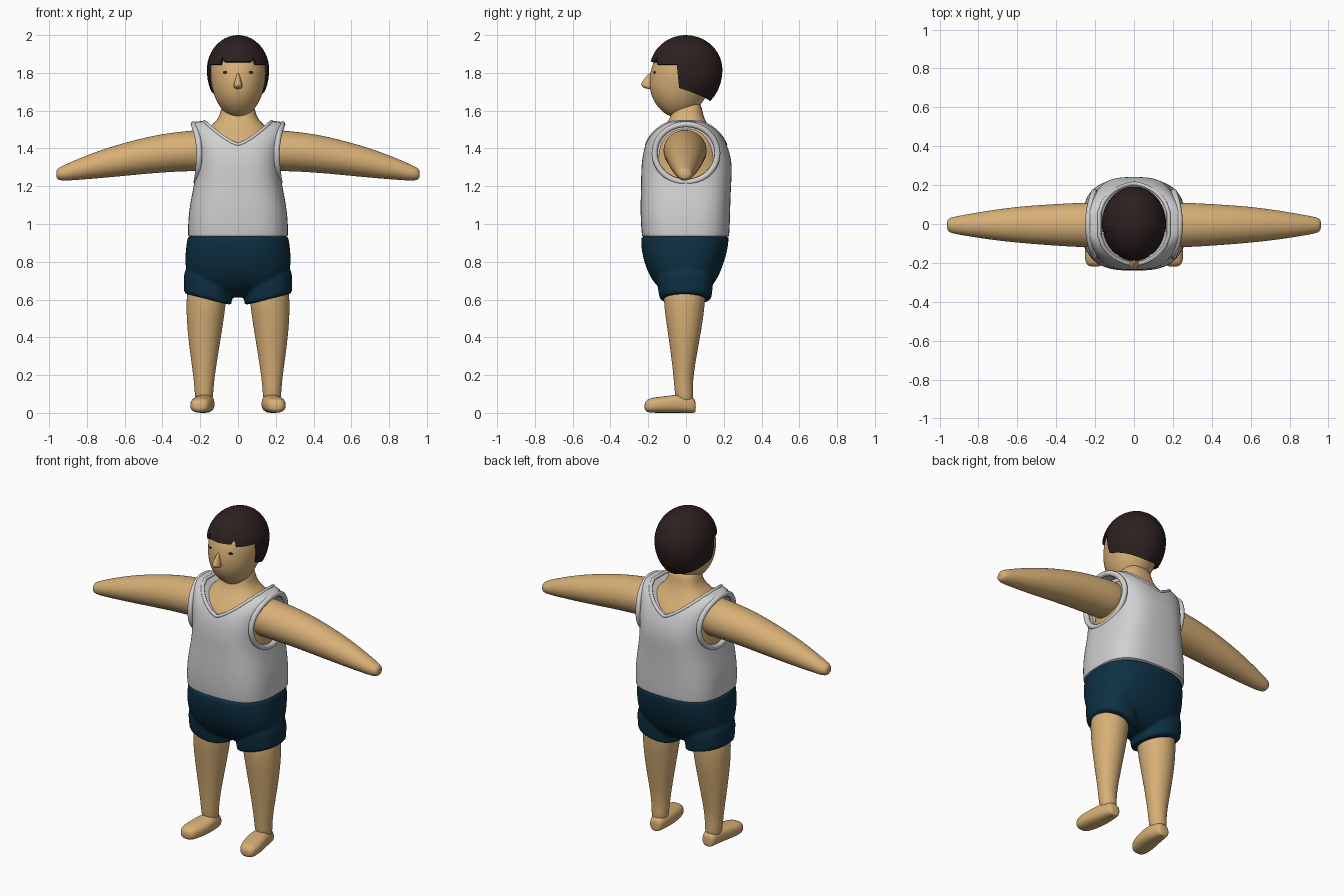
import bpy, bmesh, math
from mathutils import Vector

if "Cube" in bpy.data.objects:
    bpy.data.objects.remove(bpy.data.objects["Cube"])


def material(name, rgb):
    m = bpy.data.materials.new(name)
    m.use_nodes = True
    m.diffuse_color = (*rgb, 1)
    bsdf = next(n for n in m.node_tree.nodes if n.type == 'BSDF_PRINCIPLED')
    bsdf.inputs["Base Color"].default_value = (*rgb, 1)
    return m


SKIN = material("warm skin", (0.68, 0.43, 0.18))
HAIR = material("dark brown hair", (0.026, 0.014, 0.014))
SHIRT = material("light grey cloth", (0.63, 0.63, 0.63))
SHORTS = material("navy cloth", (0.004, 0.03, 0.055))
EYE = material("dark eye", (0.02, 0.015, 0.012))


def finish(name, bm, mat):
    bmesh.ops.recalc_face_normals(bm, faces=bm.faces)
    me = bpy.data.meshes.new(name)
    bm.to_mesh(me)
    bm.free()
    ob = bpy.data.objects.new(name, me)
    bpy.context.collection.objects.link(ob)
    me.materials.append(mat)
    return ob


def select(ob):
    bpy.ops.object.select_all(action='DESELECT')
    ob.select_set(True)
    bpy.context.view_layer.objects.active = ob


def smooth(ob, angle=50):
    select(ob)
    bpy.ops.object.shade_smooth_by_angle(angle=math.radians(angle))


def modify(ob, kind, **settings):
    mod = ob.modifiers.new(kind.lower(), kind)
    for key, value in settings.items():
        setattr(mod, key, value)
    select(ob)
    bpy.ops.object.modifier_apply(modifier=mod.name)


def loft(name, rings, mat, axis='z', side=1, power=2.0, n=24, levels=2):
    """Rings hold (position, low a, high a, low b, high b) across the axis."""
    bm = bmesh.new()
    loops = []
    for t, a0, a1, b0, b1 in rings:
        loop = []
        for i in range(n):
            w = 2 * math.pi * i / n
            c, s = math.cos(w), math.sin(w)
            a = (a0 + a1) / 2 + (a1 - a0) / 2 * math.copysign(abs(c) ** (2 / power), c)
            b = (b0 + b1) / 2 + (b1 - b0) / 2 * math.copysign(abs(s) ** (2 / power), s)
            x, y, z = {'x': (t, a, b), 'y': (a, t, b), 'z': (a, b, t)}[axis]
            loop.append(bm.verts.new((x * side, y, z)))
        loops.append(loop)
    for lo, hi in zip(loops, loops[1:]):
        for i in range(n):
            j = (i + 1) % n
            bm.faces.new((lo[i], lo[j], hi[j], hi[i]))
    bm.faces.new(loops[0])
    bm.faces.new(loops[-1])
    ob = finish(name, bm, mat)
    if levels:
        modify(ob, 'SUBSURF', levels=levels)
    smooth(ob)
    return ob


def upright(name, rings, mat, **kw):
    """Symmetric loft from (height, half width, front, back)."""
    return loft(name, [(z, -w, w, f, b) for z, w, f, b in rings], mat, **kw)


def piping(name, points, radius, mat):
    cu = bpy.data.curves.new(name, 'CURVE')
    cu.dimensions = '3D'
    cu.bevel_depth = radius
    cu.bevel_resolution = 3
    sp = cu.splines.new('POLY')
    sp.points.add(len(points) - 1)
    for p, co in zip(sp.points, points):
        p.co = (*co, 1)
    sp.use_cyclic_u = True
    sp.use_smooth = True
    ob = bpy.data.objects.new(name, cu)
    bpy.context.collection.objects.link(ob)
    cu.materials.append(mat)


def cut(target, cutter):
    cutter.hide_render = True
    modify(target, 'BOOLEAN', operation='DIFFERENCE', solver='EXACT', object=cutter)
    bpy.data.objects.remove(cutter)


# Head, nose and eyes
upright("head", [(1.567, .03, -.08, .01), (1.585, .065, -.115, .04), (1.62, .097, -.15, .07),
                 (1.66, .12, -.178, .1), (1.72, .14, -.196, .13), (1.8, .15, -.194, .16),
                 (1.88, .145, -.168, .165), (1.95, .1, -.11, .11), (1.975, .03, -.03, .03)], SKIN)
upright("nose", [(1.715, .012, -.205, -.18), (1.722, .024, -.23, -.17), (1.738, .025, -.243, -.17),
                 (1.765, .014, -.225, -.17), (1.8, .007, -.198, -.17)], SKIN, n=12)
head = bpy.data.objects["head"]
for side, label in ((1, "left"), (-1, "right")):
    hit, spot, normal, _ = head.ray_cast(Vector((.068 * side, -1, 1.803)), Vector((0, 1, 0)))
    bpy.ops.mesh.primitive_uv_sphere_add(segments=16, ring_count=8, radius=1, location=spot)
    eye = bpy.context.object
    eye.name = label + "_eye"
    eye.scale = (.013, .004, .008)
    eye.rotation_euler.z = .35 * side
    eye.data.materials.append(EYE)
    smooth(eye)


# Bobbed hair: a shell whose lower edge follows the fringe and the nape
def hair_edge(deg):
    if deg < 30:
        return 1.86
    if deg < 34:
        return 1.878
    if deg < 78:
        return 1.845
    return 1.72 - .07 * max(0, (.2 - math.cos(math.radians(deg))) / 1.2)


bm = bmesh.new()
rows, cols = 14, 120
top = bm.verts.new((0, 0, 2))
columns = []
for i in range(cols):
    deg = 360 * i / cols
    drop = hair_edge(min(deg, 360 - deg)) - 1.815
    low = math.acos(drop / (.185 if drop > 0 else .22))
    column = []
    for k in range(1, rows + 1):
        w = low * k / rows
        c = math.cos(w)
        a = math.radians(deg)
        column.append(bm.verts.new((.165 * math.sin(w) * math.sin(a), -.193 * math.sin(w) * math.cos(a),
                                    1.815 + c * (.185 if c > 0 else .22))))
    columns.append(column)
for p, q in zip(columns, columns[1:] + columns[:1]):
    bm.faces.new((top, p[0], q[0]))
    for k in range(rows - 1):
        bm.faces.new((p[k], p[k + 1], q[k + 1], q[k]))
hair = finish("hair", bm, HAIR)
modify(hair, 'SOLIDIFY', thickness=.018, offset=-1)
smooth(hair)

# Neck and torso beneath the shirt
upright("neck_and_torso", [(1.0, .24, -.21, .21), (1.2, .205, -.215, .215), (1.35, .198, -.215, .215),
                           (1.44, .205, -.185, .18), (1.5, .17, -.13, .13), (1.535, .125, -.1, .11),
                           (1.575, .093, -.078, .09), (1.66, .085, -.07, .08)], SKIN, power=2.5)

# Sleeveless shirt with a neckline dipping at front and back
shirt = upright("shirt", [(.93, .265, -.232, .228), (.933, .265, -.233, .229), (1.0, .266, -.24, .233),
                          (1.1, .257, -.242, .235), (1.22, .23, -.238, .24), (1.32, .222, -.238, .247),
                          (1.42, .236, -.22, .22), (1.49, .252, -.18, .18), (1.53, .252, -.13, .13),
                          (1.55, .225, -.075, .075)], SHIRT, power=2.9, n=32)
neckline = []
for i in range(21):
    x = -.178 + .0178 * i
    neckline.append((x, 1.42 + .122 * (abs(x) / .178) ** 1.35))
rim = []
for y, line in ((-1, neckline), (1, neckline[::-1])):
    for x, z in line:
        hit, spot, _, _ = shirt.ray_cast(Vector((x, y, z)), Vector((0, -y, 0)))
        if hit:
            rim.append(spot - Vector((0, math.copysign(.006, spot.y), 0)))
bm = bmesh.new()
outline = [(-.178, 1.7)] + neckline + [(.178, 1.7)]
face = bm.faces.new([bm.verts.new((x, -.5, z)) for x, z in outline])
new = bmesh.ops.extrude_face_region(bm, geom=[face])["geom"]
bmesh.ops.translate(bm, vec=(0, 1, 0), verts=[v for v in new if isinstance(v, bmesh.types.BMVert)])
cut(shirt, finish("neck_cutter", bm, SHIRT))
for side in (1, -1):
    cut(shirt, loft("arm_cutter", [(x, -.165, .16, 1.225, 1.525) for x in (.16, .5)], SHIRT,
                    axis='x', side=side, n=48, levels=0))
smooth(shirt, 40)
piping("neckline_edge", rim, .01, SHIRT)

# Arms, armhole edges, legs and feet
for side, label in ((1, "left"), (-1, "right")):
    hole = []
    for i in range(48):
        w = 2 * math.pi * i / 48
        s = math.sin(w)
        hole.append((side * (.205 + (.03 if s > 0 else .015) * s * s),
                     .166 * math.cos(w), 1.375 + .153 * s))
    piping(label + "_armhole_edge", hole, .016, SHIRT)
    loft(label + "_arm", [(.1, -.12, .11, 1.28, 1.51), (.25, -.122, .112, 1.28, 1.495),
                          (.41, -.112, .103, 1.272, 1.478), (.57, -.1, .093, 1.257, 1.44),
                          (.73, -.083, .073, 1.242, 1.392), (.86, -.062, .05, 1.232, 1.34),
                          (.93, -.05, .037, 1.228, 1.308), (.955, -.04, .028, 1.235, 1.295),
                          (.962, -.022, .012, 1.25, 1.28)], SKIN, axis='x', side=side)
    loft(label + "_leg", [(.04, .135, .225, -.05, .042), (.12, .13, .23, -.062, .037),
                          (.2, .123, .237, -.066, .038), (.4, .09, .266, -.092, .075),
                          (.55, .066, .276, -.117, .1), (.72, .05, .27, -.125, .11)], SKIN, side=side)
    loft(label + "_foot", [(.052, .15, .205, 0, .06), (.04, .135, .218, 0, .085), (-.04, .122, .235, 0, .1),
                           (-.11, .125, .25, 0, .088), (-.175, .142, .255, 0, .082),
                           (-.208, .158, .245, .003, .072), (-.22, .18, .225, .02, .05)],
         SKIN, axis='y', side=side, power=2.5)

# Shorts: hips and two slanted leg tubes fused together
parts = [upright("shorts", [(.61, .07, -.06, .06), (.64, .17, -.12, .11), (.7, .27, -.185, .165),
                            (.8, .284, -.225, .205), (.88, .277, -.24, .225), (.934, .268, -.238, .228),
                            (.938, .268, -.238, .228)], SHORTS, power=2.5)]
for side in (1, -1):
    tube = loft("shorts_leg", [(.6, .033, .287, -.14, .135), (.605, .033, .287, -.14, .135),
                               (.68, .03, .289, -.155, .145), (.76, .03, .283, -.16, .15)],
                SHORTS, side=side, power=2.3)
    for v in tube.data.vertices:
        v.co.z += .25 * (abs(v.co.x) - .16)
    parts.append(tube)
bpy.ops.object.select_all(action='DESELECT')
for ob in parts:
    ob.select_set(True)
bpy.context.view_layer.objects.active = parts[0]
bpy.ops.object.join()
modify(parts[0], 'REMESH', mode='VOXEL', voxel_size=.009)
modify(parts[0], 'SMOOTH', factor=.5, iterations=6)
smooth(parts[0], 60)
